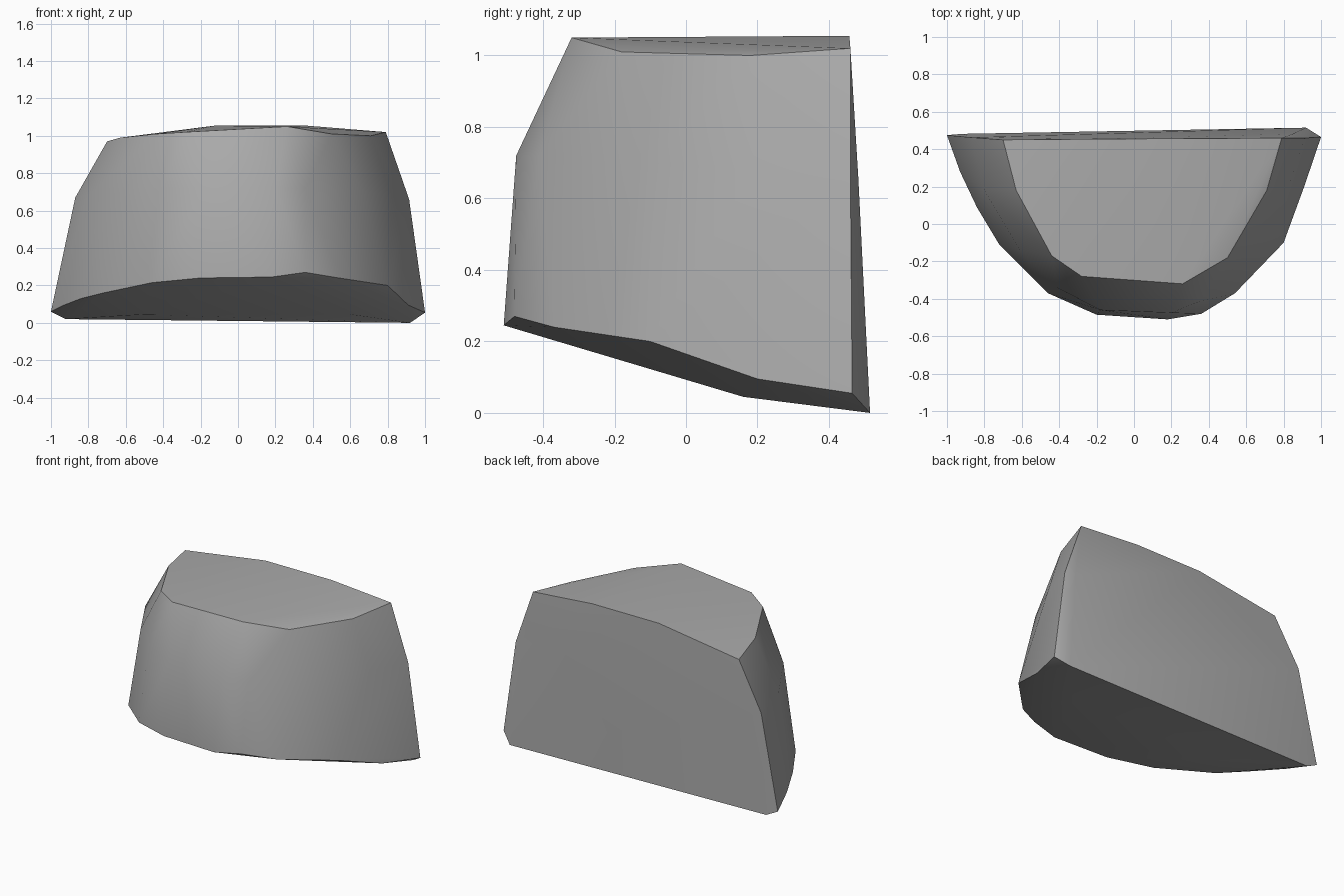
import bpy
import bmesh
import math

old = bpy.data.objects.get("Cube")
if old:
    bpy.data.objects.remove(old, do_unlink=True)

# Stone colour
stone = bpy.data.materials.new("stone_grey")
stone.use_nodes = True
grey = (0.4, 0.4, 0.4, 1)
stone.diffuse_color = grey
stone.node_tree.nodes["Principled BSDF"].inputs["Base Color"].default_value = grey

# Outlines of the boulder, from left end round the front to the right end
crown = [(-.70, .45, .97), (-.63, .18, .99), (-.44, -.17, 1.01), (-.28, -.28, 1.02),
         (.26, -.32, 1.05), (.50, -.18, 1.01), (.71, .18, 1.0), (.79, .46, 1.02)]
crown_back = [(-.12, .455, 1.055), (.36, .457, 1.055)]
shoulder = [(-.87, .463, .67), (-.80, .18, .68), (-.61, -.14, .70), (-.41, -.34, .72),
            (-.18, -.46, .72), (.20, -.475, .72), (.36, -.41, .72), (.67, -.10, .70),
            (.82, .19, .68), (.915, .46, .66)]
rim = [(-1, .475, .06), (-.93, .28, .095), (-.84, .09, .13), (-.72, -.11, .16),
       (-.46, -.37, .215), (-.20, -.485, .24), (.18, -.51, .245), (.36, -.48, .27),
       (.54, -.37, .24), (.80, -.10, .20), (.91, .20, .095), (1, .465, .055)]
underside = [(-.92, .482, .02), (-.5, .16, .045), (.6, .16, .045), (.92, .515, 0)]
back_bevel = [(.85, .482, .66)]

# Boulder body wrapped around the outlines
bm = bmesh.new()
for point in crown + crown_back + shoulder + rim + underside + back_bevel:
    bm.verts.new(point)
hull = bmesh.ops.convex_hull(bm, input=bm.verts)
loose = [v for v in bm.verts if not v.link_faces]
bmesh.ops.delete(bm, geom=loose, context="VERTS")
bmesh.ops.recalc_face_normals(bm, faces=bm.faces)

mesh = bpy.data.meshes.new("boulder")
bm.to_mesh(mesh)
bm.free()
mesh.materials.append(stone)
boulder = bpy.data.objects.new("boulder", mesh)
bpy.context.collection.objects.link(boulder)

# Soft sides with crisp rims
bpy.context.view_layer.objects.active = boulder
boulder.select_set(True)
bpy.ops.object.shade_smooth_by_angle(angle=math.radians(35))
